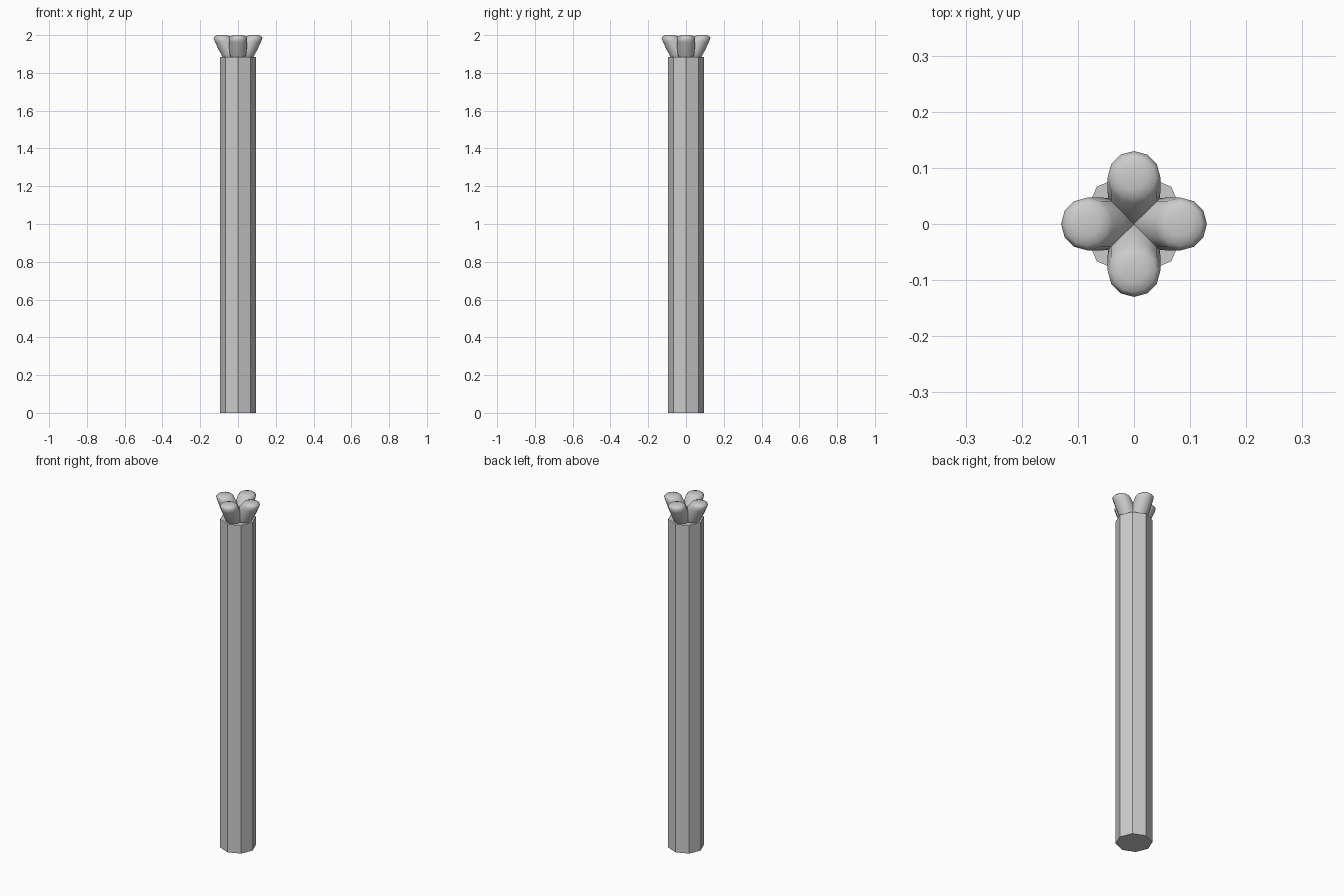
import bpy, bmesh
from math import cos, sin, pi

if "Cube" in bpy.data.objects:
    bpy.data.objects.remove(bpy.data.objects["Cube"])


def make_object(name, bm):
    bmesh.ops.recalc_face_normals(bm, faces=bm.faces)
    mesh = bpy.data.meshes.new(name)
    bm.to_mesh(mesh)
    bm.free()
    obj = bpy.data.objects.new(name, mesh)
    bpy.context.collection.objects.link(obj)
    return obj


def loft(bm, rings, sides):
    """Bridge stacked rings given as (centre offset, radius, height, tilt)."""
    loops = []
    for cx, r, z, tilt in rings:
        loops.append([bm.verts.new((cx + r * cos(2 * pi * i / sides),
                                    r * sin(2 * pi * i / sides),
                                    z - tilt * r * cos(2 * pi * i / sides)))
                      for i in range(sides)])
    for low, high in zip(loops, loops[1:]):
        for i in range(sides):
            j = (i + 1) % sides
            bm.faces.new((low[i], low[j], high[j], high[i]))
    bm.faces.new(loops[0][::-1])
    bm.faces.new(loops[-1])


# Octagonal post, flat shaded
bm = bmesh.new()
loft(bm, [(0, 0.094, 0, 0), (0, 0.094, 1.885, 0)], 8)
make_object("post", bm)

# Four round fingers leaning outwards, with softly domed tops
finger = [(0.028, 0.038, 1.868, 0.2), (0.039, 0.045, 1.902, 0.3),
          (0.056, 0.047, 1.938, 0.3), (0.073, 0.047, 1.968, 0.15),
          (0.083, 0.047, 1.986, 0), (0.083, 0.039, 1.995, 0),
          (0.083, 0.022, 2.0, 0)]
for k in range(4):
    bm = bmesh.new()
    loft(bm, finger, 12)
    obj = make_object(f"finger_{k + 1}", bm)
    obj.rotation_euler.z = k * pi / 2
    for p in obj.data.polygons:
        p.use_smooth = True
